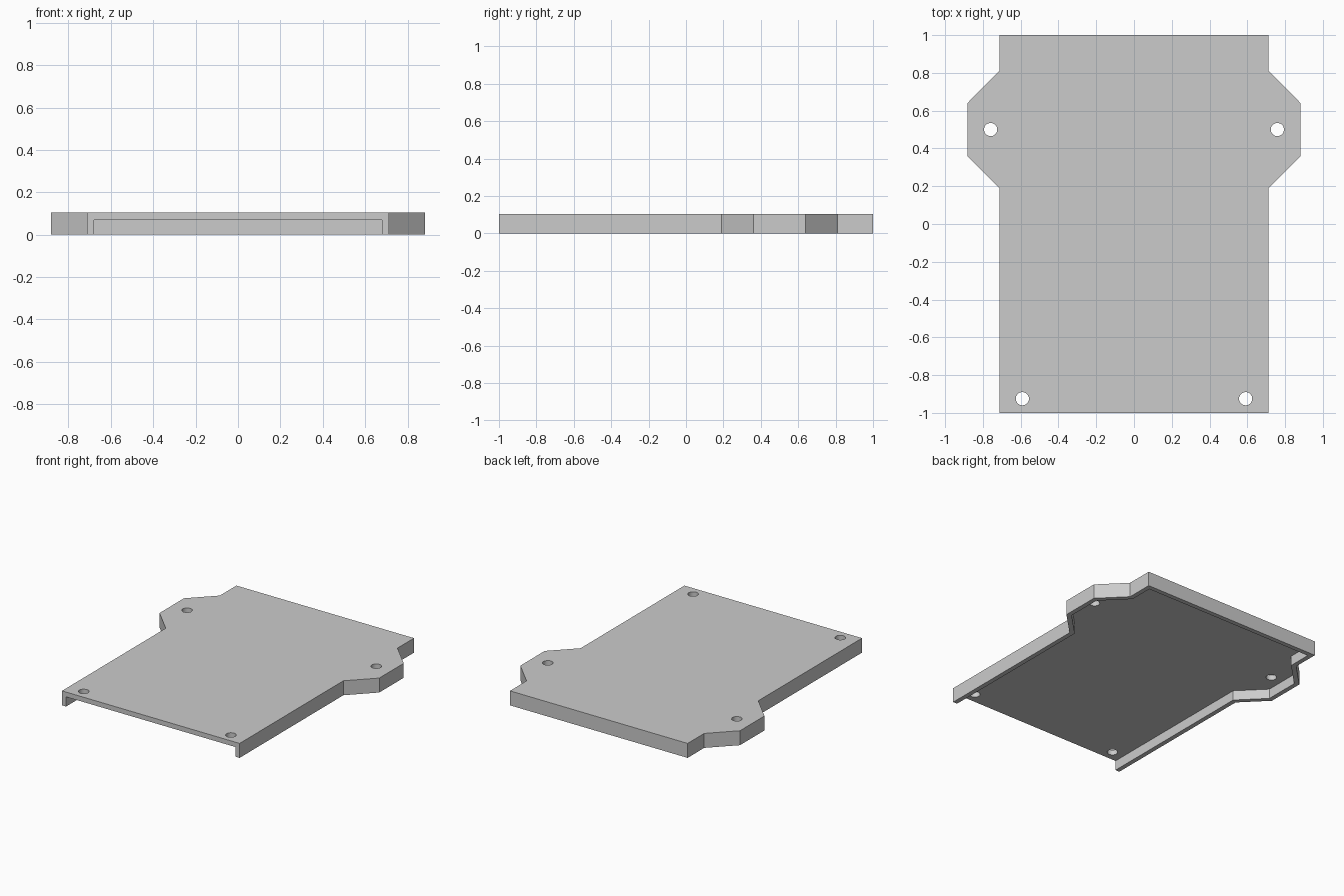
import bpy
import bmesh

if "Cube" in bpy.data.objects:
    bpy.data.objects.remove(bpy.data.objects["Cube"])

HEIGHT, FLOOR, WALL, MITRE = 0.105, 0.07, 0.033, 0.0137

# Single plain grey
grey = bpy.data.materials.new("plain_grey")
grey.use_nodes = True
colour = (0.6, 0.6, 0.6, 1)
grey.diffuse_color = colour
grey.node_tree.nodes["Principled BSDF"].inputs["Base Color"].default_value = colour


def outline(inset=0, mitre=0, front=-1.0):
    """Half outline with a side ear, mirrored to the other side."""
    half = [(0.713, front), (0.713, 0.19 + mitre), (0.882, 0.36 + mitre),
            (0.882, 0.64 - mitre), (0.713, 0.81 - mitre), (0.713, 1 - inset)]
    half = [(x - inset, y) for x, y in half]
    return half + [(-x, y) for x, y in reversed(half)]


def prism(name, points, bottom, top):
    bm = bmesh.new()
    face = bm.faces.new([bm.verts.new((x, y, bottom)) for x, y in points])
    side = bmesh.ops.extrude_face_region(bm, geom=[face])
    verts = [g for g in side["geom"] if isinstance(g, bmesh.types.BMVert)]
    bmesh.ops.translate(bm, verts=verts, vec=(0, 0, top - bottom))
    bmesh.ops.recalc_face_normals(bm, faces=bm.faces)
    mesh = bpy.data.meshes.new(name)
    bm.to_mesh(mesh)
    bm.free()
    mesh.materials.append(grey)
    obj = bpy.data.objects.new(name, mesh)
    bpy.context.collection.objects.link(obj)
    return obj


def cut(target, cutter):
    """Subtract the cutter, apply the result and remove the cutter."""
    cutter.hide_render = True
    mod = target.modifiers.new("cut", 'BOOLEAN')
    mod.operation = 'DIFFERENCE'
    mod.solver = 'EXACT'
    mod.object = cutter
    bpy.context.view_layer.objects.active = target
    bpy.ops.object.modifier_apply(modifier=mod.name)
    bpy.data.objects.remove(cutter)


# Cover plate with a downward rim, open at the front
cover = prism("cover_plate", outline(), 0, HEIGHT)
cut(cover, prism("underside_cutter", outline(WALL, MITRE, -1.2), -0.1, FLOOR))

# Screw holes in the ears and front corners
for x, y in ((0.759, 0.5), (0.591, -0.925)):
    for side in (-1, 1):
        bpy.ops.mesh.primitive_cylinder_add(vertices=32, radius=0.035, depth=0.5,
                                            location=(side * x, y, 0))
        cut(cover, bpy.context.object)

# Smooth hole walls, sharp plate edges
bpy.ops.object.select_all(action='DESELECT')
cover.select_set(True)
bpy.context.view_layer.objects.active = cover
bpy.ops.object.shade_smooth_by_angle(angle=0.5)
